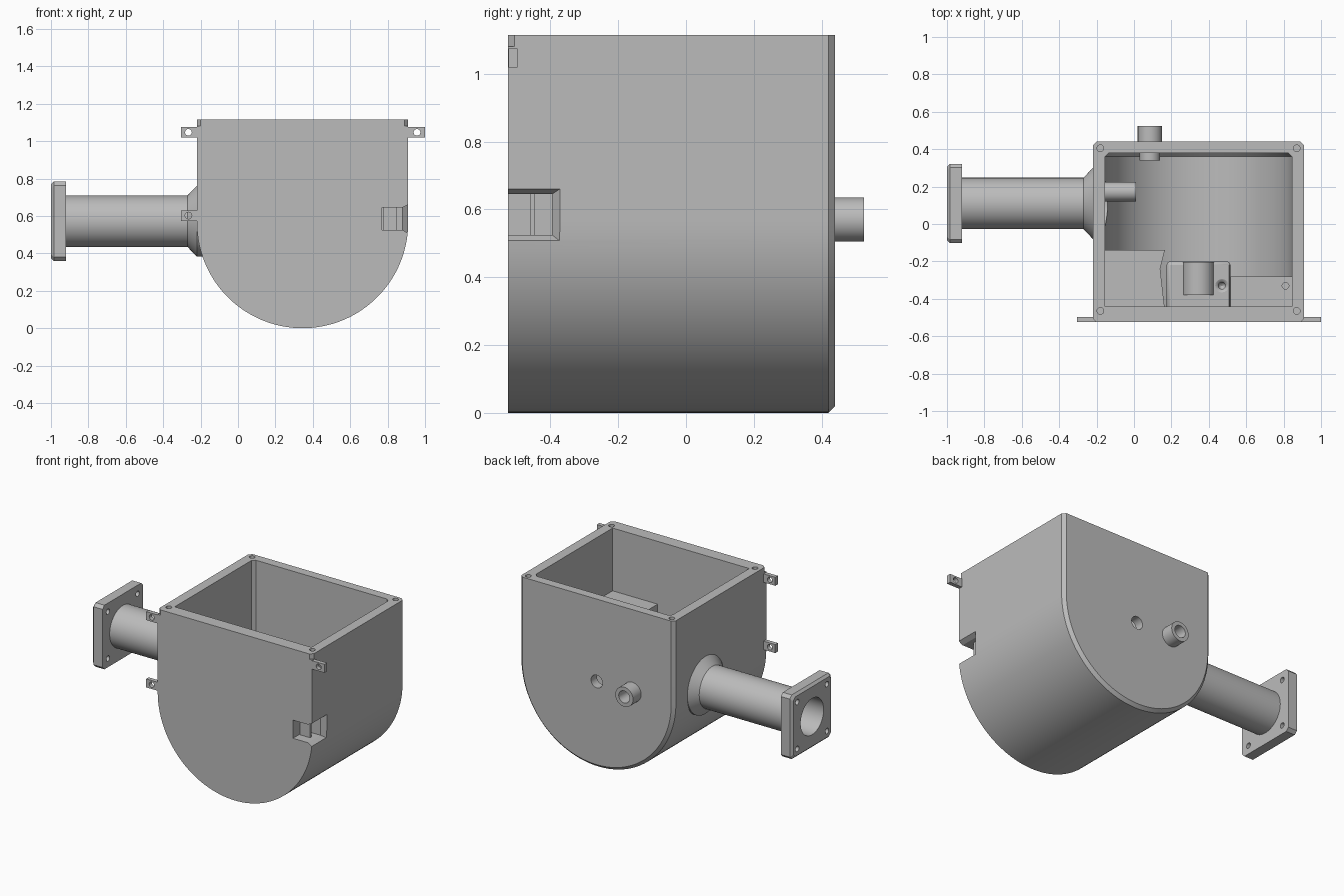
import bpy, bmesh, math
from mathutils import Vector

if "Cube" in bpy.data.objects:
    bpy.data.objects.remove(bpy.data.objects["Cube"], do_unlink=True)

grey = bpy.data.materials.new("plain grey")
grey.use_nodes = True
COLOUR = (0.5, 0.5, 0.5, 1)
grey.diffuse_color = COLOUR
grey.node_tree.nodes["Principled BSDF"].inputs["Base Color"].default_value = COLOUR

CX, CZ, TOP = 0.345, 0.565, 1.115      # drum axis and rim height
TUBE_Y, TUBE_Z = 0.11, 0.572           # outlet axis


def loft(name, rings, closed=False):
    """Skin a list of point rings; closed joins the last ring to the first."""
    bm = bmesh.new()
    vs = [[bm.verts.new(p) for p in ring] for ring in rings]
    n = len(vs[0])
    pairs = list(zip(vs, vs[1:])) + ([(vs[-1], vs[0])] if closed else [])
    for a, b in pairs:
        for i in range(n):
            j = (i + 1) % n
            bm.faces.new((a[i], a[j], b[j], b[i]))
    if not closed:
        bm.faces.new(vs[0])
        bm.faces.new(vs[-1])
    bmesh.ops.recalc_face_normals(bm, faces=bm.faces)
    me = bpy.data.meshes.new(name)
    bm.to_mesh(me)
    bm.free()
    me.materials.append(grey)
    ob = bpy.data.objects.new(name, me)
    bpy.context.collection.objects.link(ob)
    return ob


def circle(centre, r, axis, n=48):
    c, k = Vector(centre), "xyz".index(axis)
    ring = []
    for i in range(n):
        p, t = c.copy(), math.tau * i / n
        p[(k + 1) % 3] += r * math.cos(t)
        p[(k + 2) % 3] += r * math.sin(t)
        ring.append(p)
    return ring


def lathe(name, centre, axis, profile, closed=False, n=48):
    """Profile of (position along axis, radius)."""
    rings = []
    for pos, r in profile:
        c = list(centre)
        c["xyz".index(axis)] = pos
        rings.append(circle(c, r, axis, n))
    return loft(name, rings, closed)


def rect(x, y0, y1, z0, z1):
    return [(x, y0, z0), (x, y1, z0), (x, y1, z1), (x, y0, z1)]


def box(name, x0, x1, y0, y1, z0, z1):
    return loft(name, [rect(x0, y0, y1, z0, z1), rect(x1, y0, y1, z0, z1)])


def u_ring(y, r, top, n=64):
    """Half-round bottom with straight sides."""
    arc = [(CX + r * math.cos(t), y, CZ + r * math.sin(t))
           for t in (math.pi * (1 + i / n) for i in range(n + 1))]
    return arc + [(CX + r, y, top), (CX - r, y, top)]


def boolean(ob, tool, op="DIFFERENCE"):
    tool.hide_render = True
    m = ob.modifiers.new(op.lower(), "BOOLEAN")
    m.operation, m.solver, m.object = op, "EXACT", tool
    bpy.context.view_layer.objects.active = ob
    bpy.ops.object.modifier_apply(modifier=m.name)


def discard(tool):
    bpy.data.objects.remove(tool, do_unlink=True)


def cut(ob, *tools):
    for t in tools:
        boolean(ob, t)
        discard(t)


# Drum housing with bevelled back edge, hollowed from above
body = loft("housing", [u_ring(-0.525, 0.565, TOP), u_ring(0.42, 0.565, TOP),
                        u_ring(0.44, 0.545, TOP)])
cut(body, loft("cavity", [u_ring(-0.44, 0.5, 1.3), u_ring(0.36, 0.5, 1.3),
                          u_ring(0.38, 0.48, 1.3)]))

# Lid screw holes, shaft hole, peg hole and outlet hole
for x in (-0.18, 0.87):
    for y in (-0.465, 0.405):
        cut(body, lathe("screw_hole", (x, y, 0), "z", [(1.0, 0.018), (1.2, 0.018)], n=20))
cut(body, lathe("shaft_hole", (CX, 0, 0.57), "y", [(0.3, 0.042), (0.6, 0.042)]),
    lathe("peg_hole", (0.085, 0, 0.57), "y", [(0.3, 0.05), (0.6, 0.05)]),
    lathe("outlet_hole", (0, TUBE_Y, TUBE_Z), "x", [(-0.4, 0.125), (-0.05, 0.125)]))

# Small chamfers on the front top corners
for x, s in ((CX - 0.565, 1), (CX + 0.565, -1)):
    tri = [(x - s * 0.02, -0.545), (x + s * 0.04, -0.545), (x - s * 0.02, -0.485)]
    cut(body, loft("corner_cut", [[(a, b, z) for a, b in tri] for z in (1.08, 1.2)]))

# Motor mount inside the front wall
mount = box("motor_mount", 0.175, 0.515, -0.46, -0.2, 0.42, 0.6)
bev = mount.modifiers.new("bevel", "BEVEL")
bev.width, bev.segments = 0.02, 2
lathe("motor_boss", (CX, 0, 0.57), "y", [(-0.38, 0.085), (-0.202, 0.085)])
holder = box("switch_holder", 0.515, 0.86, -0.46, -0.28, 0.45, 0.7)
for x in (0.47, 0.81):
    ob = mount if x < 0.5 else holder
    cut(ob, lathe("pilot_hole", (x, -0.33, 0), "z", [(0.53, 0.018), (0.8, 0.018)], n=20))

# Cable port through the front right side, flared outwards
port = loft("cable_port", [rect(0.77, -0.6, -0.395, 0.525, 0.645),
                           rect(0.88, -0.6, -0.395, 0.525, 0.645),
                           rect(0.912, -0.6, -0.37, 0.505, 0.662),
                           rect(0.95, -0.6, -0.37, 0.505, 0.662)])
boolean(body, port)
boolean(holder, port)
discard(port)
box("port_rib", 0.775, 0.85, -0.46, -0.445, 0.52, 0.65)

# Compartment in the front left corner, trimmed to the drum
chamber = loft("corner_compartment", [
    [(-0.2, -0.46, z), (0.165, -0.46, z), (0.14, -0.24, z), (0.165, -0.14, z), (-0.2, -0.14, z)]
    for z in (0, 0.65)])
trim = loft("trim", [u_ring(-0.48, 0.52, 1.0), u_ring(0.0, 0.52, 1.0)])
boolean(chamber, trim, "INTERSECT")
discard(trim)

# Outlet tube with flared collar, and a guide rod inside
lathe("outlet_tube", (0, TUBE_Y, TUBE_Z), "x",
      [(-0.95, 0.1375), (-0.27, 0.1375), (-0.22, 0.19), (-0.17, 0.19),
       (-0.17, 0.12), (-0.95, 0.12)], closed=True, n=64)
lathe("guide_rod", (0, 0.173, TUBE_Z), "x", [(-0.3, 0.052), (0.01, 0.052)])


# Square flange with clipped corners and bevelled outer face
def flange_ring(x, h, c=0.02):
    corners = [(h, h - c), (h - c, h), (c - h, h), (-h, h - c),
               (-h, c - h), (c - h, -h), (h - c, -h), (h, c - h)]
    return [(x, TUBE_Y + a, TUBE_Z + b) for a, b in corners]


flange = loft("outlet_flange", [flange_ring(-1.0, 0.197), flange_ring(-0.985, 0.212),
                                flange_ring(-0.92, 0.212)])
cut(flange, lathe("bore", (0, TUBE_Y, TUBE_Z), "x", [(-1.1, 0.12), (-0.8, 0.12)], n=64))
for a in (-0.155, 0.155):
    for b in (-0.155, 0.155):
        cut(flange, lathe("bolt_hole", (0, TUBE_Y + a, TUBE_Z + b), "x",
                          [(-1.1, 0.018), (-0.8, 0.018)], n=20))

# Hollow peg through the back wall
lathe("back_peg", (0.085, 0, 0.57), "y",
      [(0.34, 0.035), (0.34, 0.055), (0.43, 0.055), (0.43, 0.065), (0.525, 0.065),
       (0.525, 0.04), (0.45, 0.035)], closed=True)

# Screw tabs flush with the front face
for name, x0, x1, hx, z in (("upper_right_tab", -0.305, -0.205, -0.265, 1.047),
                            ("lower_right_tab", -0.305, -0.205, -0.265, 0.602),
                            ("upper_left_tab", 0.895, 1.0, 0.957, 1.047)):
    tab = box(name, x0, x1, -0.524, -0.497, z - 0.028, z + 0.028)
    cut(tab, lathe("tab_hole", (hx, 0, z), "y", [(-0.6, 0.018), (-0.4, 0.018)], n=20))

# Smooth the round surfaces, keep the edges sharp
for ob in bpy.context.collection.objects:
    ob.select_set(ob.type == "MESH")
    if ob.type == "MESH":
        bpy.context.view_layer.objects.active = ob
bpy.ops.object.shade_smooth_by_angle(angle=math.radians(25))
